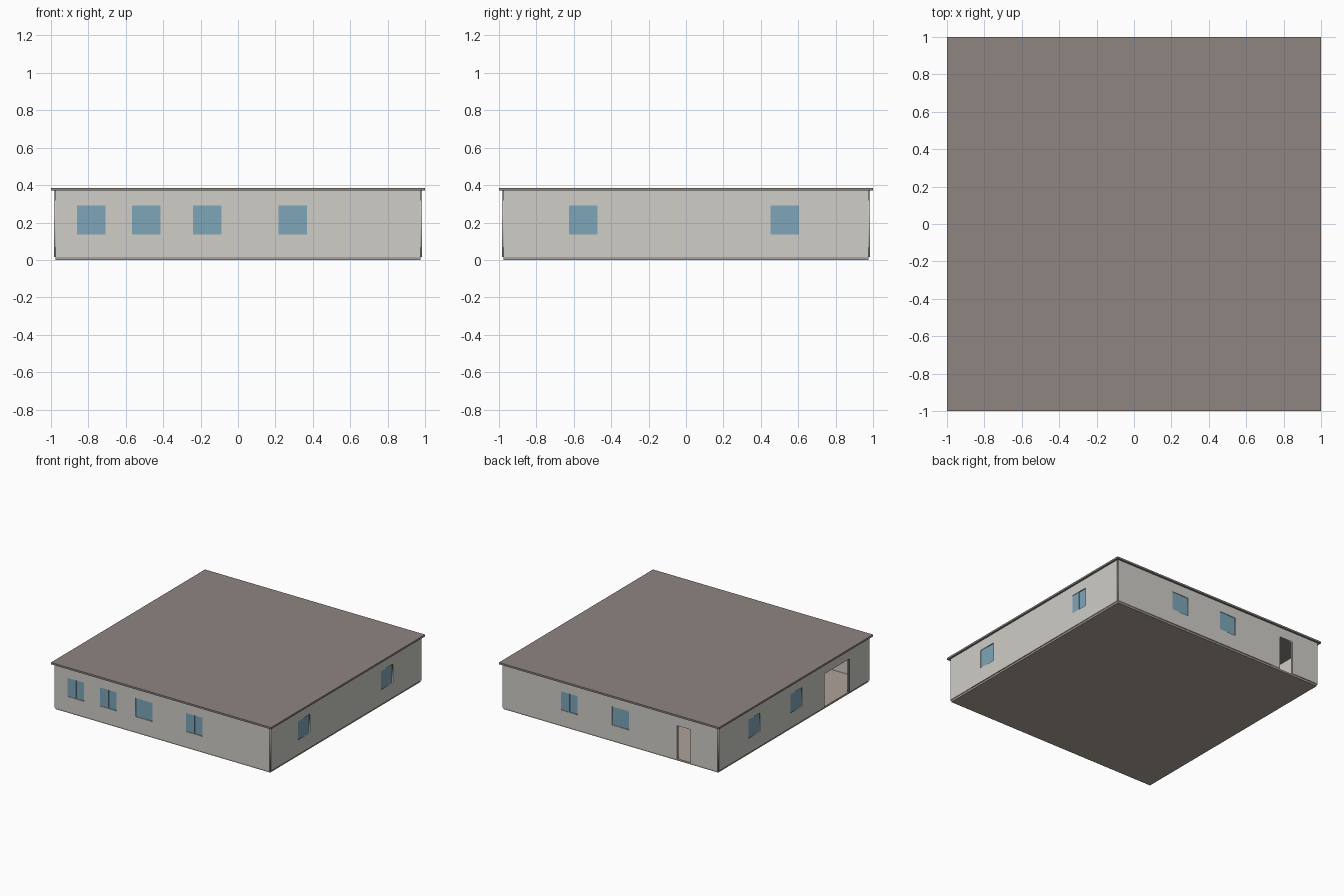
import bpy
from math import radians
from mathutils import Matrix

if "Cube" in bpy.data.objects:
    bpy.data.objects.remove(bpy.data.objects["Cube"])

BASE, TOP = 0.015, 0.37          # wall bottom and top
OUT, THICK = 0.985, 0.016        # outer wall face, wall thickness
MID = OUT - THICK / 2            # wall centre line; walls stop here at corners
SILL, HEAD = 0.137, 0.29         # window bottom, opening top
WIN = 0.152                      # window width


def material(name, rgb):
    m = bpy.data.materials.new(name)
    m.diffuse_color = (*rgb, 1)
    m.use_nodes = True
    m.node_tree.nodes["Principled BSDF"].inputs["Base Color"].default_value = m.diffuse_color
    return m


WALL = material("plaster", (0.62, 0.61, 0.57))
ROOF = material("roofing", (0.27, 0.235, 0.215))
FLOOR = material("floor_tan", (0.42, 0.36, 0.32))
GLASS = material("glass_blue", (0.21, 0.38, 0.49))


def box(name, size, centre, mat, frame=Matrix()):
    bpy.ops.mesh.primitive_cube_add(size=1)
    ob = bpy.context.object
    ob.name = name
    ob.matrix_world = frame @ Matrix.Translation(centre) @ Matrix.Diagonal((*size, 1))
    ob.data.materials.append(mat)
    return ob


def wall(side, turn, windows, doors=()):
    """Wall drawn flat (u, z), thickened, then turned to its side."""
    frame = Matrix.Rotation(radians(turn), 4, 'Z') @ Matrix.Rotation(radians(90), 4, 'X')
    # outline with door notches, plus a hole for each window
    outline = [(-MID, BASE)]
    for a, b in sorted(doors):
        outline += [(a, BASE), (a, HEAD), (b, HEAD), (b, BASE)]
    outline += [(MID, BASE), (MID, TOP), (-MID, TOP)]
    h = WIN / 2
    loops = [outline] + [[(c - h, SILL), (c + h, SILL), (c + h, HEAD), (c - h, HEAD)]
                         for c in windows]
    cu = bpy.data.curves.new(side + "_wall", 'CURVE')
    cu.dimensions, cu.fill_mode, cu.extrude = '2D', 'BOTH', THICK / 2
    for pts in loops:
        sp = cu.splines.new('POLY')
        sp.points.add(len(pts) - 1)
        for p, (u, z) in zip(sp.points, pts):
            p.co = (u, z, 0, 1)
        sp.use_cyclic_u = True
    cu.materials.append(WALL)
    ob = bpy.data.objects.new(side + "_wall", cu)
    bpy.context.collection.objects.link(ob)
    ob.matrix_world = frame @ Matrix.Translation((0, 0, MID))
    bpy.ops.object.select_all(action='DESELECT')
    ob.select_set(True)
    bpy.context.view_layer.objects.active = ob
    bpy.ops.object.convert(target='MESH')
    # two staggered sliding panes per window
    for i, c in enumerate(windows):
        for s, off in ((-1, 0.002), (1, -0.002)):
            box(f"{side}_window_{i + 1}_pane", (h, HEAD - SILL, 0.004),
                (c + s * h / 2, (SILL + HEAD) / 2, MID + off), GLASS, frame)


# floor slab and flat overhanging roof
box("floor_slab", (2 * MID, 2 * MID, BASE), (0, 0, BASE / 2), FLOOR)
box("roof_slab", (2, 2, 0.015), (0, 0, TOP + 0.0075), ROOF)

# walls; u runs left to right as seen from outside
wall("front", 0, [-0.785, -0.49, -0.165, 0.292])
wall("right", 90, [-0.55, 0.527])
wall("back", 180, [-0.372, 0.094], [(0.61, 0.73)])
wall("left", 270, [-0.52, 0.025], [(0.39, 0.715)])
